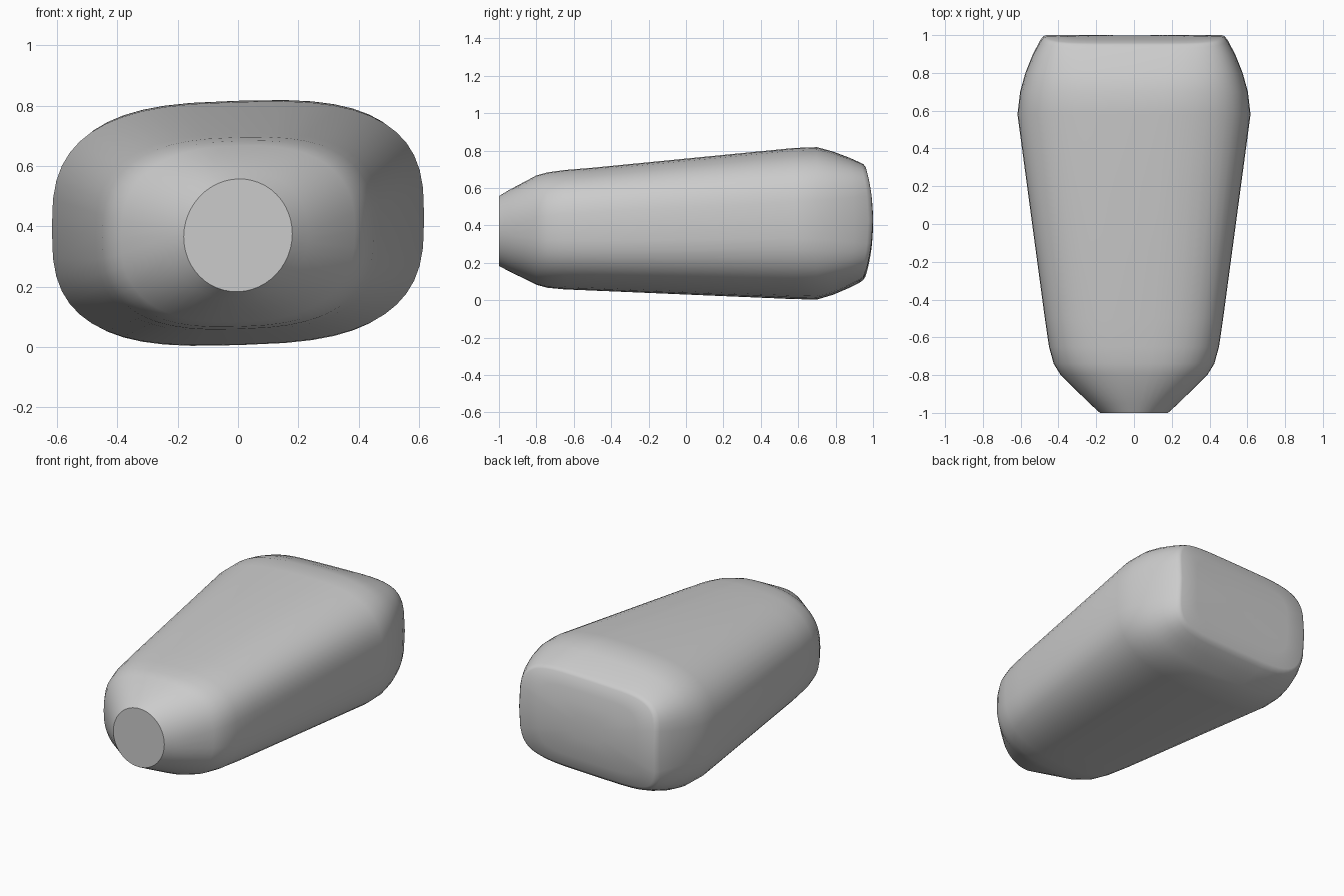
import bpy, bmesh, math

cube = bpy.data.objects.get("Cube")
if cube:
    bpy.data.objects.remove(cube, do_unlink=True)

SIDES = 48
TILT = 0.03  # slight roll of the body about its long axis

# Cross-sections: y, half width, half height, centre z, squareness, bend
SECTIONS = [
    (-1.0, .18, .187, .37, 2, 0),
    (-.95, .235, .215, .372, 2.1, 0),
    (-.8, .388, .292, .375, 2.5, 0),
    (-.74, .425, .308, .375, 2.6, 0),
    (-.65, .45, .318, .377, 2.7, 0),
    (-.5, .472, .327, .38, 2.8, 0),
    (.58, .617, .402, .41, 2.9, 0),
    (.7, .603, .405, .411, 3, 0),
    (.8, .575, .38, .412, 3.3, .1),
    (.9, .535, .345, .414, 3.8, .25),
    (.975, .495, .316, .416, 4.5, .45),
    (.994, .48, .304, .418, 4.8, .5),
    (1.0, .465, .29, .42, 5, .5),
]


def spow(value, power):
    return math.copysign(abs(value) ** power, value)


def add_ring(bm, y, w, h, zc, n, bend):
    ring = []
    for i in range(SIDES):
        a = math.tau * i / SIDES
        x = w * spow(math.cos(a), 2 / n)
        z = h * spow(math.sin(a), 2 / n)
        ring.append(bm.verts.new((x, y - bend * z * z, zc + z + TILT * x)))
    return ring


def bridge(bm, a, b):
    for i in range(SIDES):
        j = (i + 1) % SIDES
        bm.faces.new((a[i], a[j], b[j], b[i]))


bm = bmesh.new()
rings = [add_ring(bm, *s) for s in SECTIONS]

# Gently curved back panel, closed with shrinking rings
y, w, h, zc, n, bend = SECTIONS[-1]
for k in (.75, .5, .25):
    rings.append(add_ring(bm, y, w * k, h * k, zc, n, bend))
for a, b in zip(rings, rings[1:]):
    bridge(bm, a, b)

# Flat round front cap and back centre
bm.faces.new(rings[0])
bm.faces.new(rings[-1])
bmesh.ops.recalc_face_normals(bm, faces=bm.faces)

mesh = bpy.data.meshes.new("tapered_body")
bm.to_mesh(mesh)
bm.free()
body = bpy.data.objects.new("tapered_body", mesh)
bpy.context.collection.objects.link(body)

# Plain grey material
grey = bpy.data.materials.new("plain_grey")
grey.use_nodes = True
colour = (.6, .6, .6, 1)
grey.diffuse_color = colour
grey.node_tree.nodes["Principled BSDF"].inputs["Base Color"].default_value = colour
mesh.materials.append(grey)

bpy.context.view_layer.objects.active = body
body.select_set(True)
bpy.ops.object.shade_smooth_by_angle(angle=math.radians(35))
